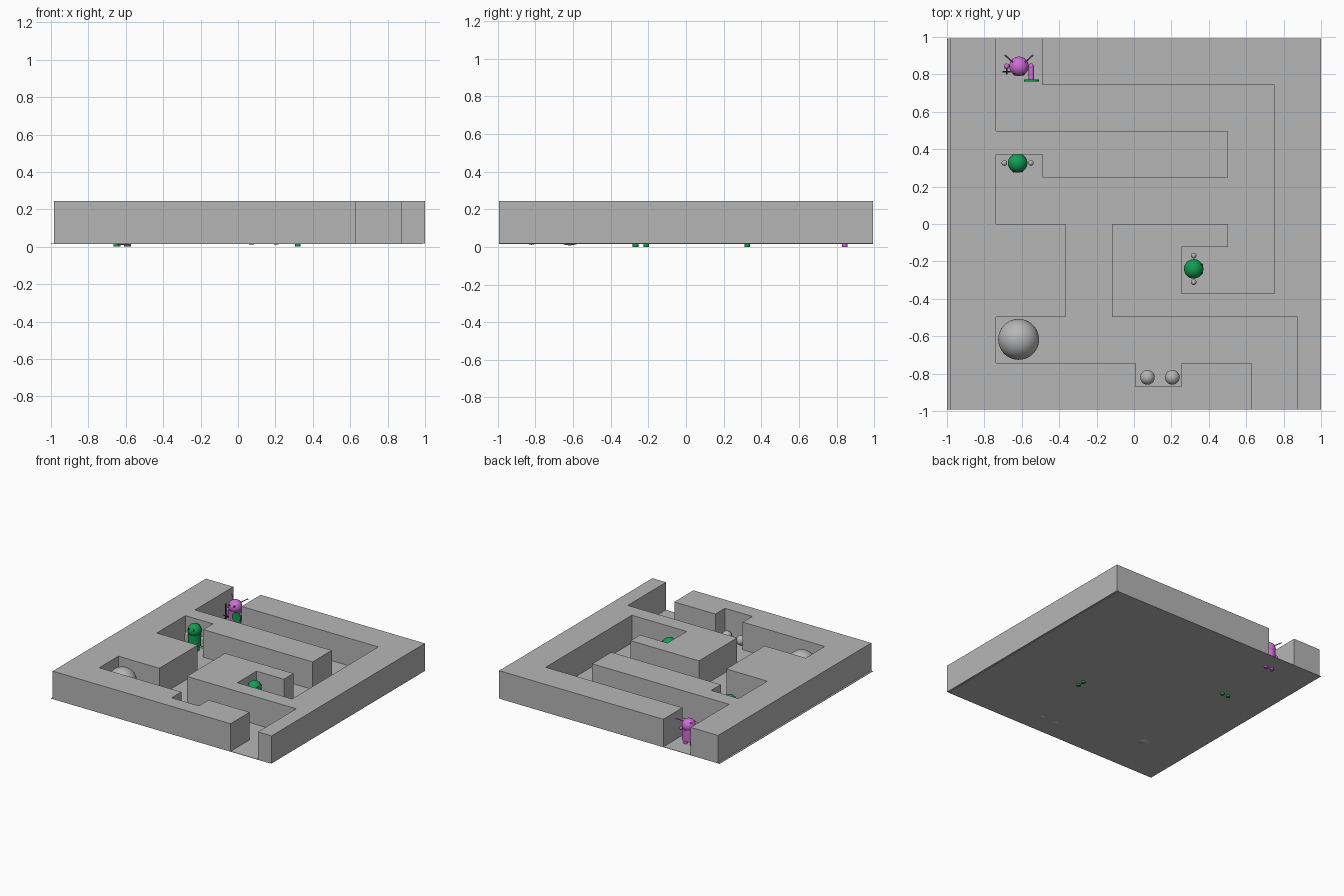
import bpy, bmesh, math
from mathutils import Vector, Matrix

if "Cube" in bpy.data.objects:
    bpy.data.objects.remove(bpy.data.objects["Cube"])

U = 0.124            # maze grid unit
FLOOR, TOP = 0.018, 0.244


def mat(name, rgb):
    m = bpy.data.materials.new(name)
    m.diffuse_color = (*rgb, 1)
    m.use_nodes = True
    m.node_tree.nodes["Principled BSDF"].inputs["Base Color"].default_value = m.diffuse_color
    return m


GREY = mat("stone grey", (0.47, 0.47, 0.47))
GREEN = mat("green", (0.006, 0.34, 0.085))
PURPLE = mat("purple", (0.62, 0.15, 0.66))
DARK = mat("dark grey", (0.03, 0.03, 0.03))


def finish(name, bm, material, smooth=True):
    bmesh.ops.recalc_face_normals(bm, faces=bm.faces)
    me = bpy.data.meshes.new(name)
    bm.to_mesh(me)
    bm.free()
    ob = bpy.data.objects.new(name, me)
    bpy.context.collection.objects.link(ob)
    me.materials.append(material)
    if smooth:
        bpy.ops.object.select_all(action='DESELECT')
        ob.select_set(True)
        bpy.context.view_layer.objects.active = ob
        bpy.ops.object.shade_smooth_by_angle(angle=math.radians(40))
    return ob


def prism(name, pts, z0, z1, material):
    bm = bmesh.new()
    f = bm.faces.new([bm.verts.new((x, y, z0)) for x, y in pts])
    top = bmesh.ops.extrude_face_region(bm, geom=[f])
    vs = [g for g in top['geom'] if isinstance(g, bmesh.types.BMVert)]
    bmesh.ops.translate(bm, verts=vs, vec=(0, 0, z1 - z0))
    return finish(name, bm, material, False)


def ball(name, c, r, material, seg=32):
    bm = bmesh.new()
    bmesh.ops.create_uvsphere(bm, u_segments=seg, v_segments=seg // 2, radius=r,
                              matrix=Matrix.Translation(c))
    return finish(name, bm, material)


def rod(name, a, b, r, material, seg=16):
    a, b = Vector(a), Vector(b)
    d = b - a
    m = Matrix.Translation((a + b) / 2) @ d.to_track_quat('Z', 'Y').to_matrix().to_4x4()
    bm = bmesh.new()
    bmesh.ops.create_cone(bm, cap_ends=True, segments=seg, radius1=r, radius2=r,
                          depth=d.length, matrix=m)
    return finish(name, bm, material)


def grid(pts):
    return [(-0.985 + i * U, j * U) for i, j in pts]


# floor slab and the two wall blocks either side of the winding corridor
prism("floor", [(-1, -0.992), (0.985, -0.992), (0.985, 0.992), (-1, 0.992)],
      FLOOR - 0.003, FLOOR, GREY)
prism("left_walls", grid([
    (0, 8), (0, -8), (13, -8), (13, -6), (10, -6), (10, -7), (8, -7), (8, -6),
    (2, -6), (2, -4), (5, -4), (5, 0), (2, 0), (2, 3), (4, 3), (4, 2), (12, 2),
    (12, 4), (2, 4), (2, 8)]), FLOOR, TOP, GREY)
prism("right_walls", grid([
    (15, -8), (16, -8), (16, 8), (4, 8), (4, 6), (14, 6), (14, -3), (10, -3),
    (10, -1), (12, -1), (12, 0), (7, 0), (7, -4), (15, -4)]), FLOOR, TOP, GREY)

# boulders
ball("large_boulder", (-0.617, -0.617, 0.117), 0.109, GREY, 48)
for x in (0.072, 0.205):
    ball("small_boulder", (x, -0.82, 0.05), 0.039, GREY)


# robot figures: ang = 0 faces the front
def robot(x, y, ang, body, tag):
    rot = Matrix.Translation((x, y, 0)) @ Matrix.Rotation(ang, 4, 'Z')
    P = lambda px, py, pz: rot @ Vector((px, py, pz))
    ball(tag + "_head", P(0, 0, 0.176), 0.052, body)
    rod(tag + "_body", P(0, 0, 0.055), P(0, 0, 0.15), 0.049, body, 32)
    for s in (-1, 1):
        rod(tag + "_leg", P(s * 0.028, 0, 0), P(s * 0.028, 0, 0.07), 0.015, body)
        ball(tag + "_eye", P(s * 0.022, -0.043, 0.193), 0.007, DARK, 12)
    return P


for x, y, ang in ((-0.622, 0.326, 0), (0.319, -0.24, math.pi / 2)):
    P = robot(x, y, ang, GREEN, "guard")
    for s in (-1, 1):
        rod("guard_arm", P(s * 0.071, 0, 0.07), P(s * 0.071, 0, 0.125), 0.015, GREY)
        for z in (0.07, 0.125):
            ball("guard_arm_end", P(s * 0.071, 0, z), 0.015, GREY, 16)

# purple hero with antennae, sword and shield
P = robot(-0.615, 0.843, 0, PURPLE, "hero")
for s in (-1, 1):
    rod("hero_antenna", P(s * 0.03, 0.02, 0.205), P(s * 0.075, 0.06, 0.232), 0.004, PURPLE, 8)
    ball("hero_shoulder", P(s * 0.066, 0, 0.13), 0.015, PURPLE, 16)
rod("hero_shield_arm", P(0.066, 0, 0.13), P(0.066, -0.07, 0.13), 0.014, PURPLE)
rod("shield", P(0.066, -0.07, 0.13), P(0.066, -0.082, 0.13), 0.04, GREEN, 32)
rod("hero_sword_arm", P(-0.066, 0, 0.13), P(-0.066, 0, 0.075), 0.014, PURPLE)
ball("hero_hand", P(-0.066, 0, 0.075), 0.015, PURPLE, 16)
rod("sword_blade", P(-0.066, -0.03, 0.06), P(-0.066, -0.03, 0.19), 0.005, DARK, 8)
rod("sword_guard", P(-0.088, -0.03, 0.09), P(-0.044, -0.03, 0.09), 0.004, DARK, 8)
rod("sword_grip", P(-0.066, 0, 0.075), P(-0.066, -0.045, 0.075), 0.004, DARK, 8)
